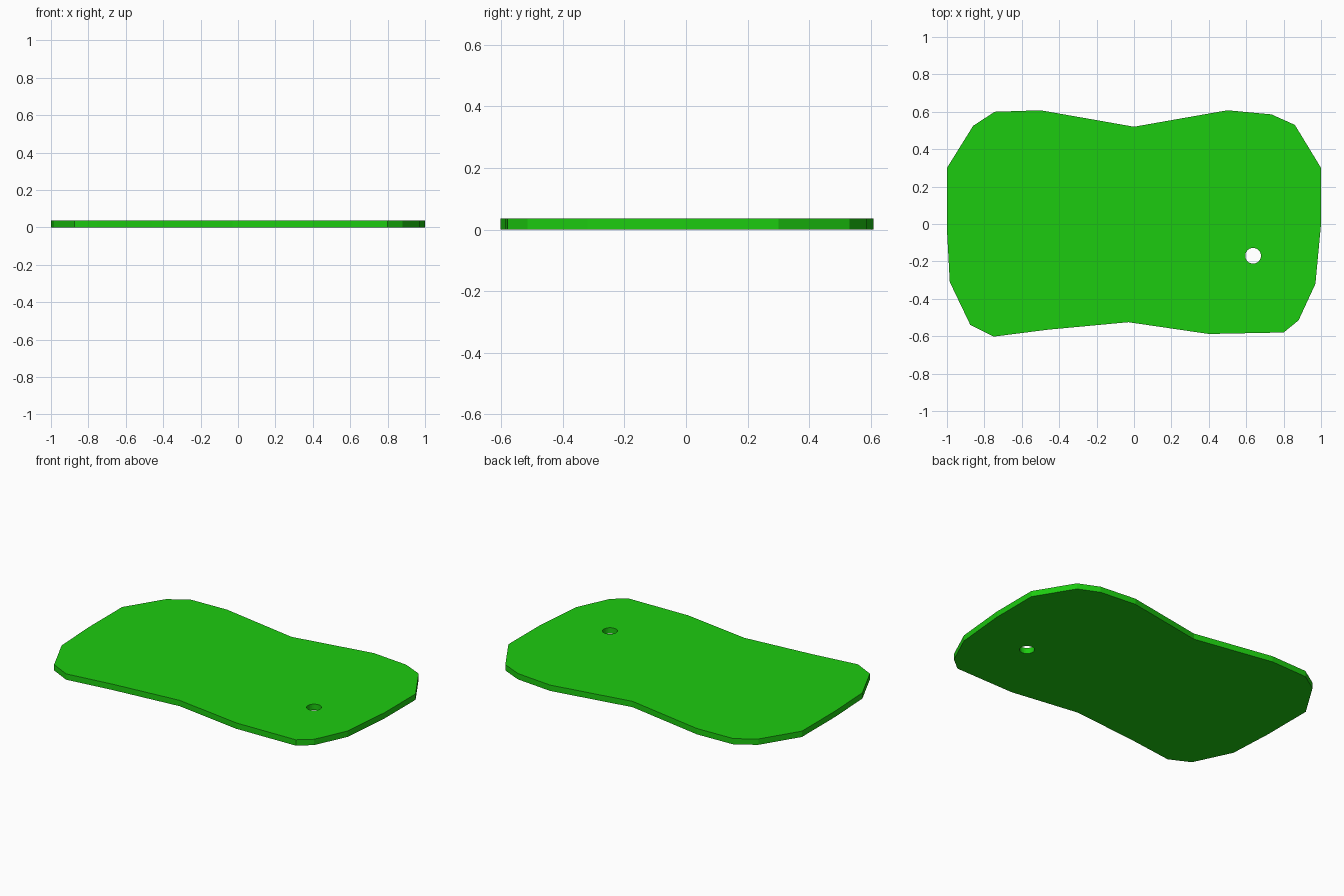
import bpy
from math import cos, sin, pi

if "Cube" in bpy.data.objects:
    bpy.data.objects.remove(bpy.data.objects["Cube"])

THICK = 0.036

# Plate outline, clockwise from the left edge
outline = [(-1, .30), (-.86, .525), (-.745, .60), (-.5, .608), (0, .52),
           (.5, .608), (.735, .586), (.86, .53), (1, .30), (1, 0),
           (.97, -.32), (.88, -.515), (.80, -.58), (.40, -.588), (-.03, -.525),
           (-.46, -.565), (-.75, -.602), (-.875, -.54), (-.985, -.31), (-1, -.03)]

# Round hanging hole
hole = [(.637 + .042 * cos(2 * pi * i / 32), -.17 + .042 * sin(2 * pi * i / 32))
        for i in range(32)]

# Both loops fill into one flat plate, extruded to its thickness
curve = bpy.data.curves.new("cutting_board", 'CURVE')
curve.dimensions = '2D'
curve.fill_mode = 'BOTH'
curve.extrude = THICK / 2
for loop in (outline, hole):
    spline = curve.splines.new('POLY')
    spline.points.add(len(loop) - 1)
    for point, (x, y) in zip(spline.points, loop):
        point.co = (x, y, 0, 1)
    spline.use_cyclic_u = True
    spline.use_smooth = False

board = bpy.data.objects.new("cutting_board", curve)
board.location.z = THICK / 2
bpy.context.collection.objects.link(board)

# Green colour
green = bpy.data.materials.new("green")
green.diffuse_color = (0.012, 0.60, 0.005, 1)
green.use_nodes = True
green.node_tree.nodes["Principled BSDF"].inputs["Base Color"].default_value = green.diffuse_color
curve.materials.append(green)

# Turn the finished curve into a mesh
bpy.context.view_layer.objects.active = board
board.select_set(True)
bpy.ops.object.convert(target='MESH')
